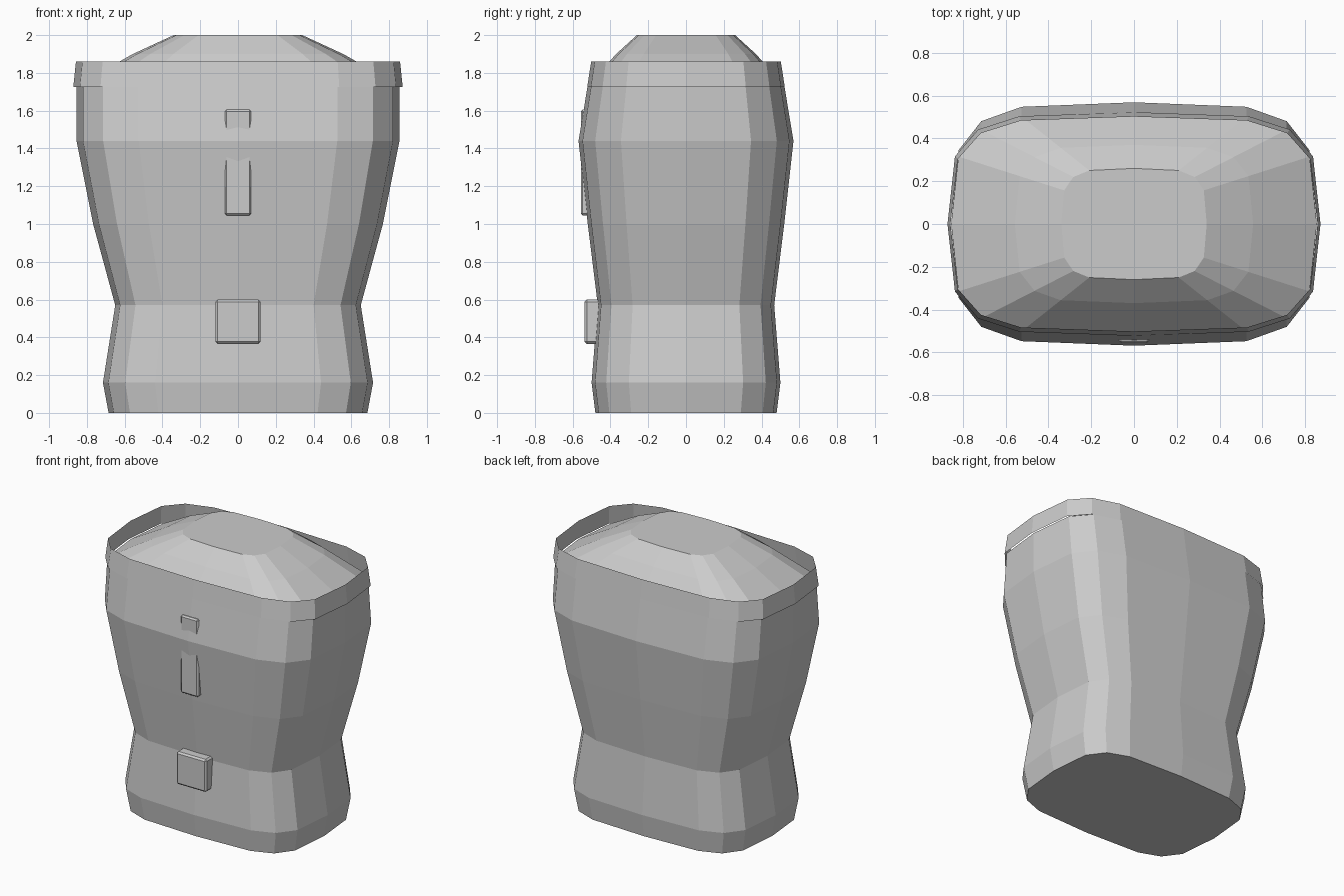
import bpy, bmesh

if "Cube" in bpy.data.objects:
    bpy.data.objects.remove(bpy.data.objects["Cube"])

# One quarter of the sixteen-sided cross-section, as fractions of the half width and half depth
QUARTER = [(1, 0), (0.96, 0.605), (0.835, 0.845), (0.615, 0.963), (0, 1)]


def section():
    q = QUARTER
    half = q + [(-x, y) for x, y in reversed(q[:-1])]
    return half + [(x, -y) for x, y in reversed(half[1:-1])]


def loft(name, rings, caps):
    """Skin a stack of (z, half width, half depth) rings."""
    bm = bmesh.new()
    loops = [[bm.verts.new((x * a, y * b, z)) for x, y in section()] for z, a, b in rings]
    n = len(loops[0])
    for low, high in zip(loops, loops[1:]):
        for i in range(n):
            j = (i + 1) % n
            bm.faces.new((low[i], low[j], high[j], high[i]))
    if caps:
        bm.faces.new(loops[0][::-1])
        bm.faces.new(loops[-1])
    mesh = bpy.data.meshes.new(name)
    bm.to_mesh(mesh)
    bm.free()
    obj = bpy.data.objects.new(name, mesh)
    bpy.context.collection.objects.link(obj)
    return obj


def block(name, lo, hi, bevel):
    """Box between two corners with chamfered edges."""
    bpy.ops.mesh.primitive_cube_add(
        size=1, location=[(p + q) / 2 for p, q in zip(lo, hi)])
    obj = bpy.context.object
    obj.name = name
    obj.scale = [q - p for p, q in zip(lo, hi)]
    bpy.ops.object.transform_apply(location=False, rotation=False, scale=True)
    mod = obj.modifiers.new("edge_bevel", 'BEVEL')
    mod.width = bevel
    mod.segments = 1
    return obj


# Body: hips, waist, chest and sloping shoulders
loft("torso", [
    (0.00, 0.685, 0.480),
    (0.16, 0.715, 0.500),
    (0.57, 0.650, 0.467),
    (1.00, 0.767, 0.520),
    (1.44, 0.855, 0.569),
    (1.73, 0.855, 0.521),
    (1.90, 0.557, 0.370),
    (2.00, 0.340, 0.260),
], caps=True)

# Open band standing up around the shoulders
loft("collar_band", [(1.725, 0.872, 0.523), (1.86, 0.858, 0.502)], caps=False)

# Front details
block("waist_buckle", (-0.12, -0.537, 0.365), (0.12, -0.44, 0.60), 0.012)
block("chest_strip", (-0.07, -0.557, 1.045), (0.07, -0.49, 1.605), 0.01)
